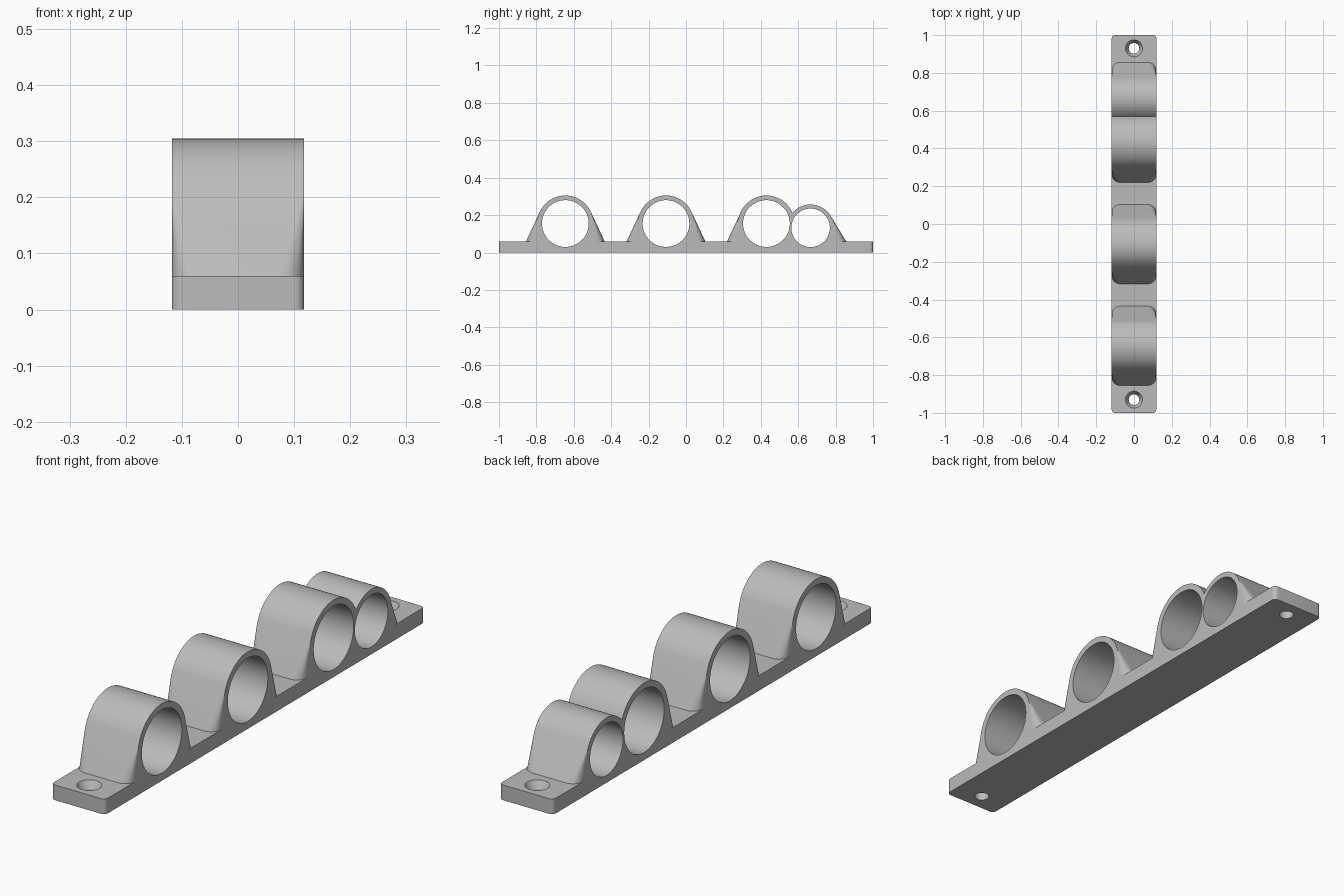
import bpy, bmesh, math
from mathutils import Matrix, Vector

if "Cube" in bpy.data.objects:
    bpy.data.objects.remove(bpy.data.objects["Cube"])

HALF_W, BASE_H = 0.118, 0.06
# ring centre y, centre z, bore radius, outer radius, half foot length
RINGS = [(-0.645, 0.155, 0.125, 0.15, 0.21),
         (-0.107, 0.155, 0.125, 0.15, 0.21),
         (0.43, 0.155, 0.125, 0.15, 0.21),
         (0.666, 0.132, 0.103, 0.125, 0.19)]

grey = bpy.data.materials.new("Light grey plastic")
grey.use_nodes = True
colour = (0.5, 0.5, 0.5, 1)
grey.diffuse_color = colour
grey.node_tree.nodes["Principled BSDF"].inputs["Base Color"].default_value = colour


def make(name, bm):
    bmesh.ops.recalc_face_normals(bm, faces=bm.faces)
    mesh = bpy.data.meshes.new(name)
    bm.to_mesh(mesh)
    bm.free()
    mesh.materials.append(grey)
    ob = bpy.data.objects.new(name, mesh)
    bpy.context.collection.objects.link(ob)
    return ob


def rounded_rect(cy, half_y, r, steps=8):
    """Outline of a rounded rectangle spanning the full strip width."""
    pts = []
    for i, (sx, sy) in enumerate([(1, 1), (-1, 1), (-1, -1), (1, -1)]):
        for k in range(steps + 1):
            a = math.pi / 2 * (i + k / steps)
            pts.append((sx * (HALF_W - r) + r * math.cos(a),
                        cy + sy * (half_y - r) + r * math.sin(a)))
    return pts


def plate(name):
    bm = bmesh.new()
    face = bm.faces.new([bm.verts.new((x, y, 0)) for x, y in rounded_rect(0, 1, 0.018)])
    top = bmesh.ops.extrude_face_region(bm, geom=[face])["geom"]
    bmesh.ops.translate(bm, vec=(0, 0, BASE_H),
                        verts=[v for v in top if isinstance(v, bmesh.types.BMVert)])
    return make(name, bm)


def saddle(name, cy, cz, r, half_foot):
    """Hull of a cross cylinder and a rounded foot."""
    bm = bmesh.new()
    for k in range(96):
        a = math.tau * k / 96
        for x in (-HALF_W, HALF_W):
            bm.verts.new((x, cy + r * math.cos(a), cz + r * math.sin(a)))
    for z in (BASE_H / 2, BASE_H):
        for x, y in rounded_rect(cy, half_foot, 0.045):
            bm.verts.new((x, y, z))
    # the cylinder's underside must stay inside the foot
    for v in bm.verts:
        v.co.z = max(v.co.z, BASE_H / 2)
    bmesh.ops.remove_doubles(bm, verts=bm.verts, dist=1e-5)
    hull = bmesh.ops.convex_hull(bm, input=bm.verts)
    loose = {g for g in hull["geom_interior"] + hull["geom_unused"]
             if isinstance(g, bmesh.types.BMVert)}
    bmesh.ops.delete(bm, geom=list(loose), context='VERTS')
    bmesh.ops.dissolve_limit(bm, angle_limit=0.002, verts=bm.verts, edges=bm.edges)
    return make(name, bm)


def cone(name, r1, r2, depth, matrix, segments):
    bm = bmesh.new()
    bmesh.ops.create_cone(bm, cap_ends=True, segments=segments, radius1=r1,
                          radius2=r2, depth=depth, matrix=matrix)
    return make(name, bm)


def combine(target, tool, operation):
    mod = target.modifiers.new(operation.title(), 'BOOLEAN')
    mod.operation, mod.solver, mod.object = operation, 'EXACT', tool
    bpy.context.view_layer.objects.active = target
    bpy.ops.object.modifier_apply(modifier=mod.name)
    bpy.data.objects.remove(tool)


# Mounting strip with its ring saddles
holder = plate("ring_holder_strip")
for cy, cz, bore, outer, foot in RINGS:
    combine(holder, saddle("ring_saddle", cy, cz, outer, foot), 'UNION')

# Bores through the saddles
for cy, cz, bore, outer, foot in RINGS:
    turn = Matrix.Translation((0, cy, cz)) @ Matrix.Rotation(math.pi / 2, 4, 'Y')
    combine(holder, cone("bore_cutter", bore, bore, 0.5, turn, 96), 'DIFFERENCE')

# Countersunk screw holes at both ends
for y in (-0.93, 0.93):
    shaft = cone("screw_cutter", 0.028, 0.028, 0.3, Matrix.Translation((0, y, 0)), 32)
    combine(holder, shaft, 'DIFFERENCE')
    sink = cone("countersink_cutter", 0.028, 0.062, 0.06,
                Matrix.Translation((0, y, BASE_H)), 32)
    combine(holder, sink, 'DIFFERENCE')

# Smooth curves, crisp edges
bpy.ops.object.select_all(action='DESELECT')
holder.select_set(True)
bpy.context.view_layer.objects.active = holder
bpy.ops.object.shade_smooth_by_angle(angle=math.radians(25))
